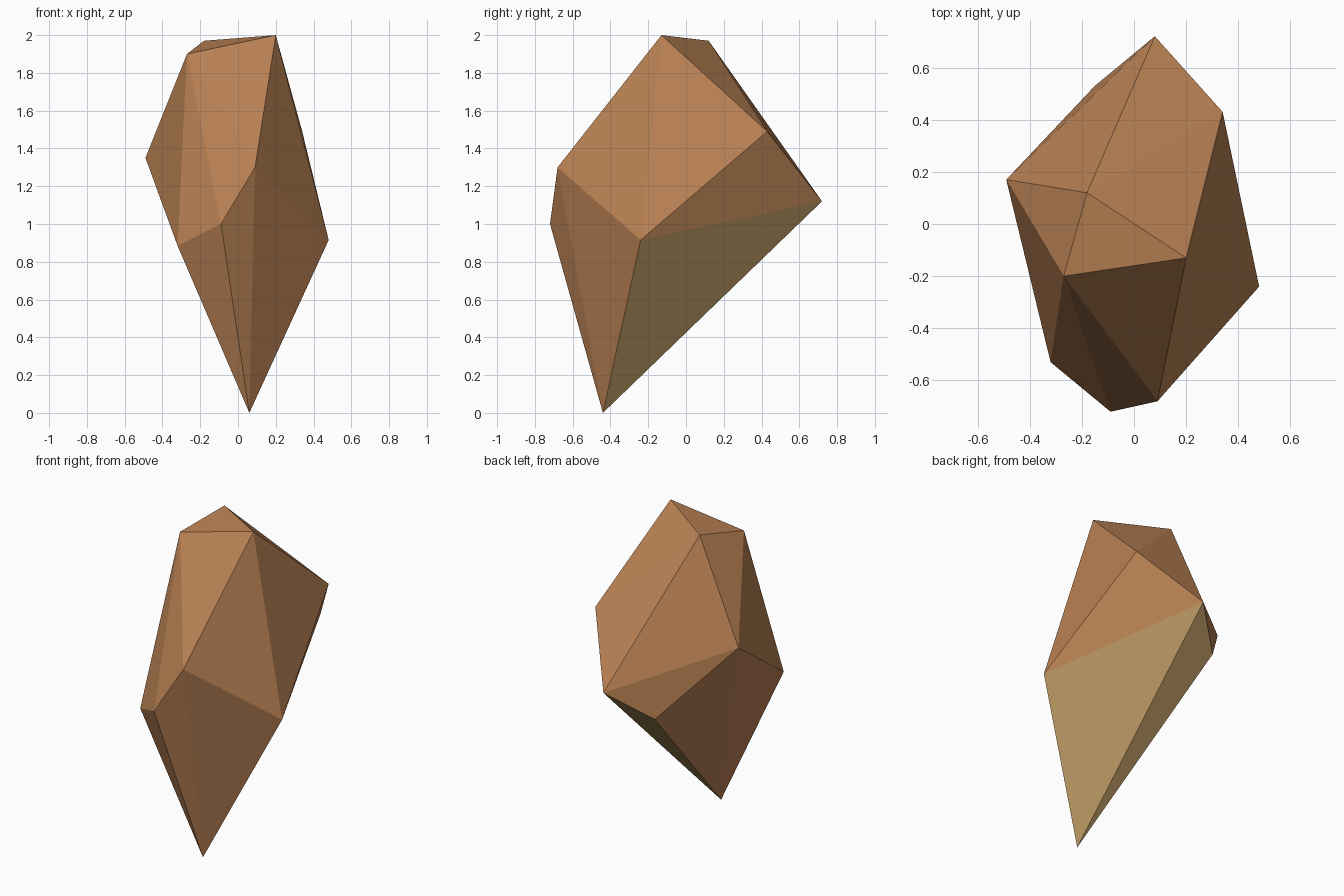
import bpy
import bmesh

if "Cube" in bpy.data.objects:
    bpy.data.objects.remove(bpy.data.objects["Cube"])


def make_material(name, rgb):
    mat = bpy.data.materials.new(name)
    mat.diffuse_color = (*rgb, 1.0)
    mat.use_nodes = True
    mat.node_tree.nodes["Principled BSDF"].inputs["Base Color"].default_value = mat.diffuse_color
    return mat


# Corner points of the faceted rock, from the tip upwards
CORNERS = [
    (0.06, -0.44, 0.00),                                              # tip
    (-0.32, -0.53, 0.885), (-0.09, -0.72, 1.00), (0.48, -0.24, 0.915),  # lower ring
    (-0.15, 0.53, 0.94), (0.08, 0.72, 1.12),
    (0.09, -0.68, 1.30), (-0.49, 0.17, 1.35), (0.34, 0.43, 1.49),     # upper ring
    (-0.27, -0.20, 1.90), (-0.18, 0.12, 1.97), (0.20, -0.13, 2.00),   # crown
]

# Rock body: convex hull around the corners
bm = bmesh.new()
for co in CORNERS:
    bm.verts.new(co)
bmesh.ops.convex_hull(bm, input=bm.verts[:])
bmesh.ops.recalc_face_normals(bm, faces=bm.faces[:])
bm.normal_update()

# Underside facing down and back is the paler broken stone
for face in bm.faces:
    face.smooth = False
    face.material_index = int(face.normal.z < -0.3 and face.normal.y > 0.3)

mesh = bpy.data.meshes.new("rock")
bm.to_mesh(mesh)
bm.free()
mesh.materials.append(make_material("brown stone", (0.491, 0.223, 0.089)))
mesh.materials.append(make_material("olive tan underside", (0.503, 0.323, 0.127)))

rock = bpy.data.objects.new("rock", mesh)
bpy.context.collection.objects.link(rock)
